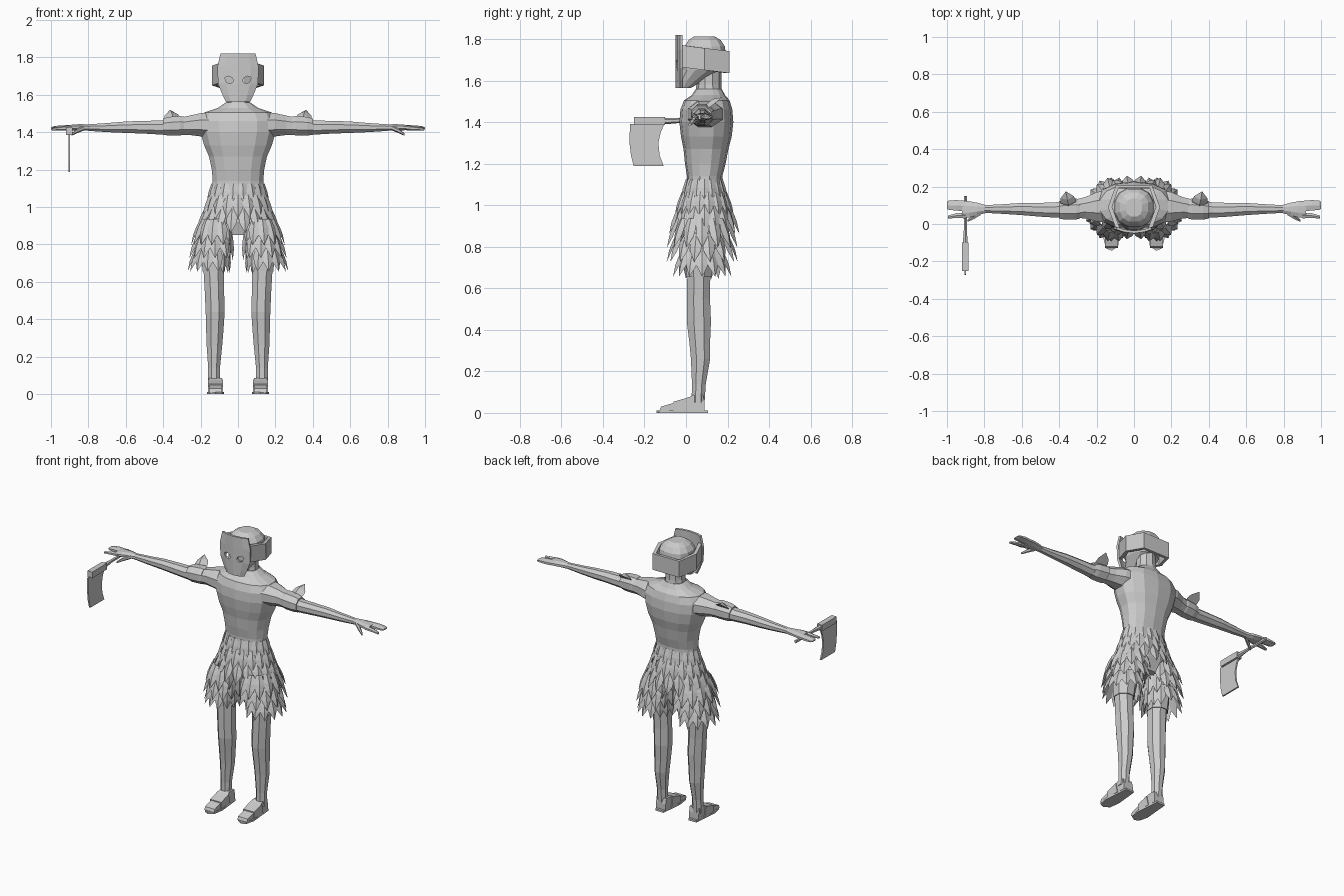
import bpy
import bmesh
from math import sin, cos, pi, copysign
from mathutils import Vector

if "Cube" in bpy.data.objects:
    bpy.data.objects.remove(bpy.data.objects["Cube"])

grey = bpy.data.materials.new("plain_grey")
grey.use_nodes = True
grey.diffuse_color = (0.6, 0.6, 0.6, 1)
grey.node_tree.nodes["Principled BSDF"].inputs["Base Color"].default_value = (0.6, 0.6, 0.6, 1)


def finish(name, bm, mirror=False, thick=0):
    """Turn a bmesh into a flat-shaded object, optionally mirrored in x."""
    bmesh.ops.recalc_face_normals(bm, faces=bm.faces[:])
    mesh = bpy.data.meshes.new(name)
    bm.to_mesh(mesh)
    bm.free()
    mesh.materials.append(grey)
    ob = bpy.data.objects.new(name, mesh)
    bpy.context.collection.objects.link(ob)
    if thick:
        mod = ob.modifiers.new("Thickness", 'SOLIDIFY')
        mod.thickness, mod.offset = thick, 0
    if mirror:
        ob.modifiers.new("Mirror", 'MIRROR')
    return ob


def loft(name, rings, axis='z', n=10, mirror=False, power=1.0):
    """Rings are (x, y, z, half width, half depth) across the given axis."""
    bm = bmesh.new()
    loops = []
    for x, y, z, ru, rv in rings:
        loop = []
        for i in range(n):
            a = 2 * pi * (i + 0.5) / n
            u = ru * copysign(abs(cos(a)) ** power, cos(a))
            v = rv * copysign(abs(sin(a)) ** power, sin(a))
            off = {'z': (u, v, 0), 'x': (0, u, v), 'y': (u, 0, v)}[axis]
            loop.append(bm.verts.new(Vector((x, y, z)) + Vector(off)))
        loops.append(loop)
    for a, b in zip(loops, loops[1:]):
        for i in range(n):
            j = (i + 1) % n
            bm.faces.new((a[i], a[j], b[j], b[i]))
    bm.faces.new(loops[0])
    bm.faces.new(loops[-1])
    return finish(name, bm, mirror)


def prism(name, points, x0, x1, mirror=False):
    """Extrude a (y, z) outline from x0 to x1."""
    bm = bmesh.new()
    face = bm.faces.new([bm.verts.new((x0, y, z)) for y, z in points])
    made = bmesh.ops.extrude_face_region(bm, geom=[face])["geom"]
    bmesh.ops.translate(bm, vec=(x1 - x0, 0, 0),
                        verts=[v for v in made if isinstance(v, bmesh.types.BMVert)])
    return finish(name, bm, mirror)


def add_leaf(bm, base, down, out, length, width, ridge=0.012):
    """Pointed leaf with a raised middle rib."""
    down = down.normalized()
    side = down.cross(out).normalized()
    out = side.cross(down)

    def at(u, v, w=0):
        return bm.verts.new(base + side * u * width + down * v * length + out * w)
    left = [at(-0.3, 0), at(-0.5, 0.35), at(-0.42, 0.62)]
    right = [at(0.3, 0), at(0.5, 0.35), at(0.42, 0.62)]
    rib = [at(0, 0, ridge * 0.6), at(0, 0.35, ridge), at(0, 0.62, ridge)]
    tip = at(0, 1, 0.003)
    for i in (0, 1):
        bm.faces.new((left[i], left[i + 1], rib[i + 1], rib[i]))
        bm.faces.new((rib[i], rib[i + 1], right[i + 1], right[i]))
    bm.faces.new((left[2], tip, rib[2]))
    bm.faces.new((rib[2], tip, right[2]))
    bm.faces.new((left[0], rib[0], right[0]))
    bm.faces.new(left + [tip] + right[::-1])


# Torso, neck and head
loft("torso", [(0, .09, 1.06, .14, .085), (0, .09, 1.14, .138, .085), (0, .093, 1.2, .143, .098),
               (0, .096, 1.27, .158, .108), (0, .098, 1.33, .185, .122), (0, .098, 1.4, .205, .13),
               (0, .098, 1.46, .21, .125), (0, .1, 1.505, .185, .11), (0, .108, 1.53, .11, .08),
               (0, .11, 1.56, .066, .062)], n=14, power=.85)
loft("neck", [(0, .11, 1.53, .07, .065), (0, .11, 1.58, .062, .06), (0, .11, 1.67, .06, .06)], n=10)
loft("head", [(0, -.005, 1.565, .045, .03), (0, .03, 1.605, .068, .065), (0, .075, 1.65, .095, .095),
              (0, .088, 1.72, .108, .108), (0, .09, 1.765, .102, .1), (0, .09, 1.795, .078, .08),
              (0, .088, 1.813, .045, .05)], n=12, power=.85)

# Curved face mask with two almond eye holes
bm = bmesh.new()
rows = [[bm.verts.new((f * w, -.043 + .02 * f * f, z)) for f in (-1, -.6, 0, .6, 1)]
        for z, w in ((1.565, .062), (1.6, .08), (1.66, .105), (1.75, .108), (1.82, .092))]
for a, b in zip(rows, rows[1:]):
    for i in range(4):
        bm.faces.new((a[i], a[i + 1], b[i + 1], b[i]))
mask = finish("face_mask", bm, thick=.014)
bm = bmesh.new()
for s in (-1, 1):
    outline = ((-.024, -.006), (-.008, -.02), (.014, -.014), (.024, .012), (.006, .02), (-.016, .012))
    face = bm.faces.new([bm.verts.new((s * (.047 + u), -.08, 1.68 + v)) for u, v in outline])
    made = bmesh.ops.extrude_face_region(bm, geom=[face])["geom"]
    bmesh.ops.translate(bm, vec=(0, .08, 0),
                        verts=[v for v in made if isinstance(v, bmesh.types.BMVert)])
cutter = finish("eye_cutter", bm)
cut = mask.modifiers.new("Eyes", 'BOOLEAN')
cut.operation, cut.object, cut.solver = 'DIFFERENCE', cutter, 'EXACT'
bpy.context.view_layer.objects.active = mask
for mod in ("Thickness", "Eyes"):
    bpy.ops.object.modifier_apply(modifier=mod)
bpy.data.objects.remove(cutter)

# Angular strap round the back of the head
bm = bmesh.new()
half = [(.085, -.028), (.128, .09), (.09, .2)]
path = half + [(-x, y) for x, y in half[::-1]]
cols = [[bm.verts.new((x, y, z - .13 * y)) for z in (1.662, 1.768)] for x, y in path]
for a, b in zip(cols, cols[1:]):
    bm.faces.new((a[0], b[0], b[1], a[1]))
finish("mask_strap", bm, thick=.022)

# Arms and hands
loft("arm", [(.1, .095, 1.435, .1, .08), (.2, .092, 1.44, .085, .067), (.26, .087, 1.437, .062, .056),
             (.33, .08, 1.43, .05, .047), (.42, .075, 1.425, .044, .04), (.5, .076, 1.427, .04, .037),
             (.6, .08, 1.427, .035, .033), (.7, .08, 1.425, .028, .026), (.8, .08, 1.425, .022, .019)],
     'x', 8, True)
loft("palm", [(.79, .08, 1.425, .022, .018), (.84, .08, 1.426, .037, .019), (.88, .078, 1.426, .047, .017),
              (.92, .078, 1.424, .05, .013)], 'x', 8, True)
loft("fingers", [(.9, .095, 1.424, .033, .014), (.95, .1, 1.424, .032, .013),
                 (.99, .1, 1.422, .029, .009), (1, .1, 1.421, .022, .005)], 'x', 6, True)
loft("fore_finger", [(.9, .045, 1.424, .017, .013), (.95, .045, 1.42, .015, .011),
                     (.995, .037, 1.416, .009, .007)], 'x', 6, True)
loft("thumb", [(.82, .06, 1.425, .014, .014), (.86, .035, 1.407, .013, .012),
               (.89, .018, 1.388, .007, .007)], 'x', 6, True)

# Arm bands, each with an upright leaf
loft("arm_band", [(.29, .08, 1.435, .055, .053), (.31, .08, 1.435, .061, .056),
                  (.37, .077, 1.432, .058, .054), (.4, .076, 1.43, .05, .047)], 'x', 8, True)
bm = bmesh.new()
add_leaf(bm, Vector((.345, .09, 1.455)), Vector((.2, .9, .65)), Vector((0, -.6, .8)), .105, .08, .02)
finish("arm_leaf", bm, True, .006)

# Hips, legs and short trousers under the leaves
loft("hips", [(0, .09, 1.12, .138, .082), (0, .09, 1.0, .165, .105), (0, .085, .92, .175, .105),
              (0, .08, .85, .13, .08)], n=12)
loft("trouser_leg", [(.1, .08, .94, .08, .1), (.115, .075, .84, .078, .088), (.13, .065, .72, .07, .072),
                     (.13, .062, .655, .064, .066)], n=8, mirror=True)
loft("leg", [(.13, .062, .68, .06, .06), (.126, .06, .55, .056, .06), (.122, .062, .44, .055, .063),
             (.124, .066, .34, .05, .054), (.126, .07, .26, .045, .05), (.128, .062, .14, .034, .036),
             (.128, .058, .05, .034, .034)], n=8, mirror=True)

# Feet and sandals
prism("foot", [(.09, .01), (.09, .05), (.082, .085), (.03, .085), (-.01, .06), (-.07, .045),
               (-.12, .03), (-.128, .01)], .085, .155, True)
prism("sandal_strap", [(.035, .01), (.02, .078), (-.01, .068), (-.06, .054), (-.06, .01)],
      .08, .16, True)
bm = bmesh.new()
sole = [(.09, .105), (.15, .105), (.157, .02), (.165, -.07), (.15, -.13), (.12, -.143), (.085, -.12),
        (.075, -.05)]
bm.faces.new([bm.verts.new((x, y, .006)) for x, y in sole])
finish("sandal_sole", bm, True, .012)

# Leaf skirt: rings round the hips, then rings round each leg
bm = bmesh.new()
hip_rows = [(1.125, .135, .083, .13), (1.065, .15, .1, .14), (1.0, .168, .116, .15)]
for k, (z, rx, ry, length) in enumerate(hip_rows):
    count = 18
    for i in range(count):
        a = 2 * pi * (i + .5 * (k % 2)) / count
        out = Vector((cos(a), sin(a), 0))
        add_leaf(bm, Vector((rx * cos(a), .088 + ry * sin(a), z)),
                 out * (.22 + .08 * k) + Vector((0, 0, -1)), out, length, .064)
finish("hip_leaves", bm)
bm = bmesh.new()
leg_rows = [(.935, .11, .085, .118, .15), (.865, .122, .086, .115, .15), (.79, .135, .08, .09, .145)]
for k, (z, cx, rx, ry, length) in enumerate(leg_rows):
    count = 14
    for i in range(count):
        a = 2 * pi * (i + .5 * (k % 2)) / count
        out = Vector((cos(a), sin(a), 0))
        base = Vector((cx + rx * cos(a), .078 + ry * sin(a), z))
        flare = .38 if cos(a) > -.5 else .05
        if base.x > .035:
            add_leaf(bm, base, out * flare + Vector((0, 0, -1)), out, length, .062)
finish("leg_leaves", bm, True)

# Cleaver in the right hand
prism("cleaver_blade", [(-.27, 1.39), (-.272, 1.3), (-.265, 1.24), (-.252, 1.188), (-.107, 1.188),
                        (-.127, 1.24), (-.133, 1.3), (-.122, 1.35), (-.105, 1.39)], -.907, -.897)
prism("cleaver_spine", [(-.25, 1.385), (-.25, 1.425), (-.1, 1.425), (-.1, 1.385)], -.92, -.884)
loft("cleaver_handle", [(-.902, -.11, 1.405, .016, .016), (-.902, -.03, 1.408, .009, .012),
                        (-.902, .15, 1.408, .009, .012)], 'y', 6)
